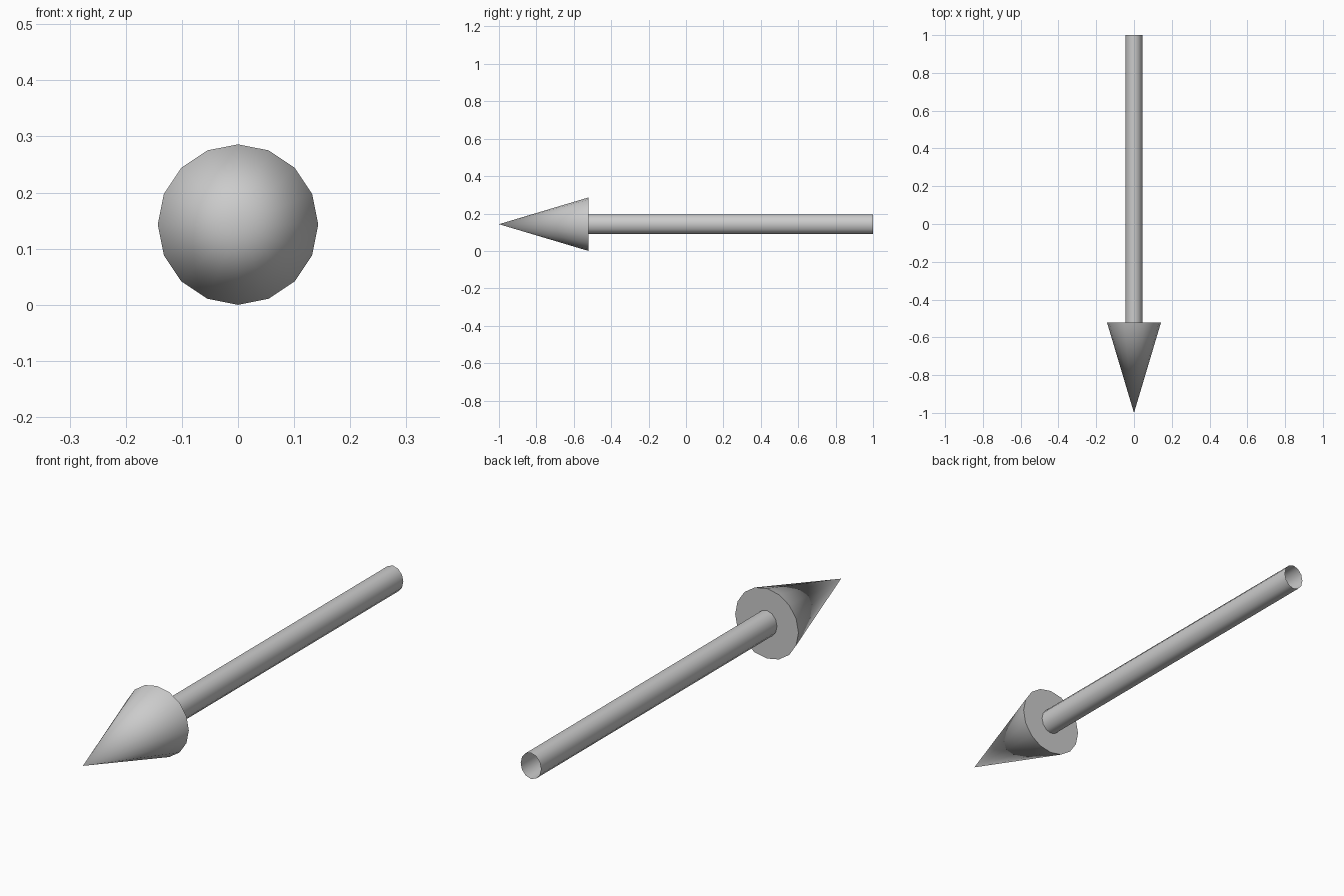
import bpy, bmesh, math

if "Cube" in bpy.data.objects:
    bpy.data.objects.remove(bpy.data.objects["Cube"])

ZC = 0.143


def loft(name, rings, sides, phase=0.0, cap_last=False):
    """Skin rings (y, rx, rz) along y; zero radius makes a point."""
    bm = bmesh.new()
    loops = []
    for y, rx, rz in rings:
        if rx == 0:
            loops.append([bm.verts.new((0, y, ZC))] * sides)
            continue
        angles = [2 * math.pi * i / sides + phase for i in range(sides)]
        loops.append([bm.verts.new((rx * math.cos(a), y, ZC + rz * math.sin(a))) for a in angles])
    for a, b in zip(loops, loops[1:]):
        for i in range(sides):
            j = (i + 1) % sides
            bm.faces.new(list(dict.fromkeys((a[i], a[j], b[j], b[i]))))
    if cap_last:
        bm.faces.new(loops[-1])
    bmesh.ops.recalc_face_normals(bm, faces=bm.faces)
    mesh = bpy.data.meshes.new(name)
    bm.to_mesh(mesh)
    bm.free()
    obj = bpy.data.objects.new(name, mesh)
    bpy.context.collection.objects.link(obj)
    bpy.ops.object.select_all(action='DESELECT')
    obj.select_set(True)
    bpy.context.view_layer.objects.active = obj
    bpy.ops.object.shade_smooth_by_angle(angle=math.radians(50))
    return obj


# Pointed head with a flat back
loft("arrow_head", [(-1, 0, 0), (-0.521, 0.143, 0.143)], 16, cap_last=True)

# Hollow shaft, open at the tail
loft("shaft", [(-0.521, 0.046, 0.053), (1, 0.046, 0.053)], 12)
